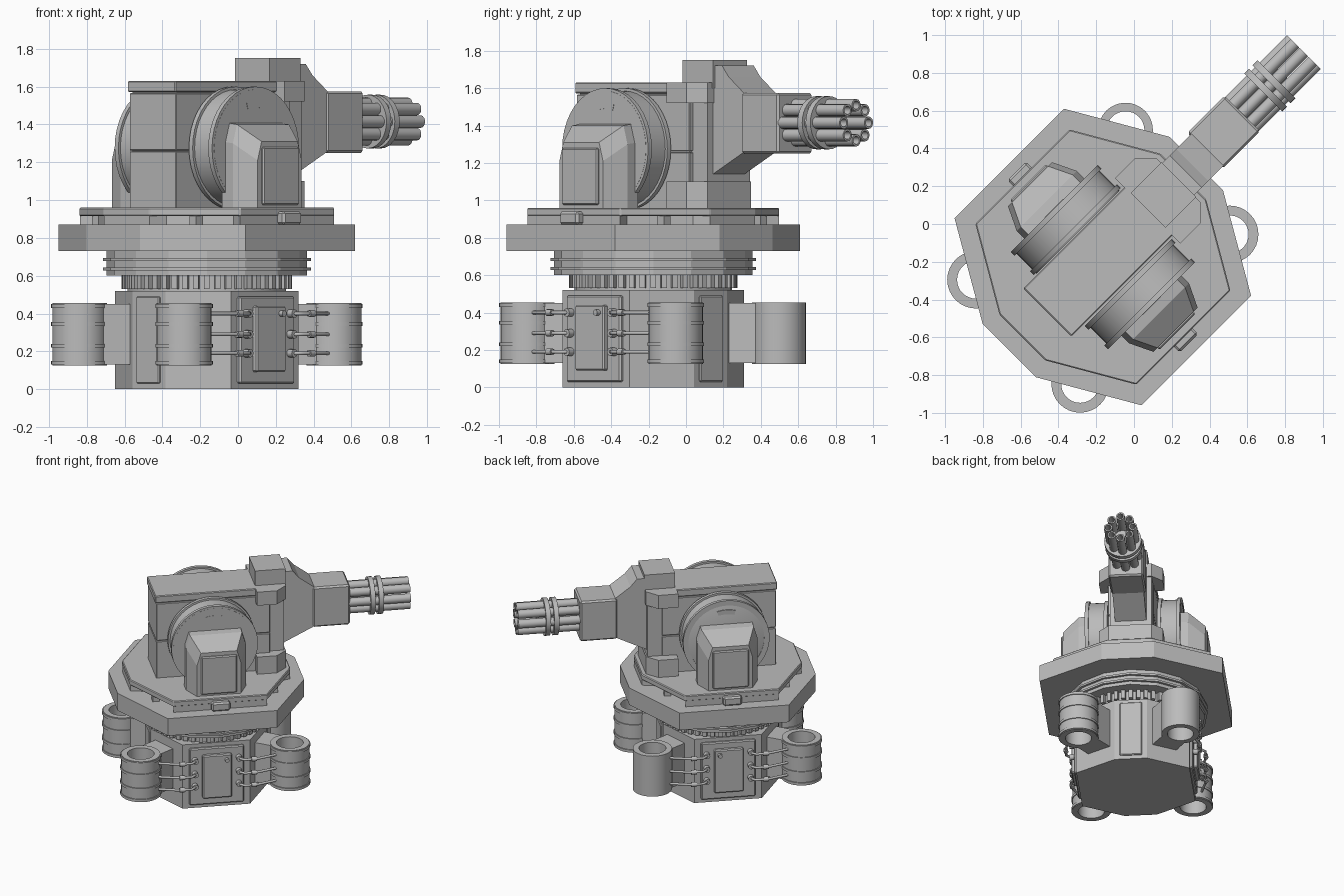
import bpy, bmesh, math
from mathutils import Matrix, Vector

cube = bpy.data.objects.get("Cube")
if cube:
    bpy.data.objects.remove(cube)

grey = bpy.data.materials.new("plain grey")
grey.use_nodes = True
grey.diffuse_color = (0.5, 0.5, 0.5, 1)
grey.node_tree.nodes["Principled BSDF"].inputs["Base Color"].default_value = (0.5, 0.5, 0.5, 1)

# Parts are laid out with the gun along +x, then turned to the diagonal
PLACE = Matrix.Translation((-0.165, -0.175, 0)) @ Matrix.Rotation(math.pi / 4, 4, 'Z')
SIDES = (("left", 1), ("right", -1))


def finish(name, bm, bevel=0, smooth=False):
    bmesh.ops.recalc_face_normals(bm, faces=bm.faces)
    if bevel:
        bmesh.ops.bevel(bm, geom=bm.edges[:], offset=bevel, segments=1, affect='EDGES')
    for f in bm.faces:
        f.smooth = smooth
    bm.transform(PLACE)
    me = bpy.data.meshes.new(name)
    bm.to_mesh(me)
    bm.free()
    me.materials.append(grey)
    if smooth:
        me.set_sharp_from_angle(angle=math.radians(35))
    ob = bpy.data.objects.new(name, me)
    bpy.context.collection.objects.link(ob)
    return ob


def prism(name, pts, depth, bevel=0):
    """Closed outline of 3D points pushed along a vector."""
    bm = bmesh.new()
    face = bm.faces.new([bm.verts.new(p) for p in pts])
    out = bmesh.ops.extrude_face_region(bm, geom=[face])
    moved = [v for v in out["geom"] if isinstance(v, bmesh.types.BMVert)]
    bmesh.ops.translate(bm, verts=moved, vec=depth)
    return finish(name, bm, bevel)


def slab(name, outline, z0, z1, bevel=0):
    return prism(name, [(x, y, z0) for x, y in outline], (0, 0, z1 - z0), bevel)


def box(name, x, y, z, bevel=0):
    return slab(name, [(x[0], y[0]), (x[1], y[0]), (x[1], y[1]), (x[0], y[1])], *z, bevel)


def lathe(name, profile, origin, axis='Z', steps=32, closed=False, smooth=True):
    """Spin (radius, height) points round an axis through origin."""
    bm = bmesh.new()
    rings = []
    for r, h in profile:
        rings.append([bm.verts.new((r * math.cos(math.tau * i / steps),
                                    r * math.sin(math.tau * i / steps), h)) for i in range(steps)])
    pairs = list(zip(rings, rings[1:])) + ([(rings[-1], rings[0])] if closed else [])
    for a, b in pairs:
        for i in range(steps):
            j = (i + 1) % steps
            bm.faces.new((a[i], a[j], b[j], b[i]))
    if not closed:
        bm.faces.new(rings[0])
        bm.faces.new(rings[-1])
    turn = {'Z': Matrix(), 'X': Matrix.Rotation(math.pi / 2, 4, 'Y'),
            'Y': Matrix.Rotation(-math.pi / 2, 4, 'X')}[axis]
    bm.transform(Matrix.Translation(origin) @ turn)
    return finish(name, bm, smooth=smooth)


def tube(r0, r1, h0, h1):
    return [(r0, h0), (r1, h0), (r1, h1), (r0, h1)]


def pipe(name, points, radius):
    cu = bpy.data.curves.new(name, 'CURVE')
    cu.dimensions = '3D'
    cu.bevel_depth = radius
    cu.bevel_resolution = 2
    cu.use_fill_caps = True
    sp = cu.splines.new('POLY')
    sp.points.add(len(points) - 1)
    for p, co in zip(sp.points, points):
        p.co = (*(PLACE @ Vector(co)), 1)
    cu.materials.append(grey)
    bpy.context.collection.objects.link(bpy.data.objects.new(name, cu))


def mirrored(quarter):
    """Full outline from the points of its first quadrant."""
    half = quarter + [(-x, y) for x, y in reversed(quarter)]
    return half + [(-x, -y) for x, y in half]


def octagon(s):
    return mirrored([(0.70 * s, 0.20 * s), (0.41 * s, 0.70 * s)])


# Pedestal, toothed neck and bearing ring
slab("pedestal", octagon(0.618), 0, 0.52)
lathe("neck", tube(0.3, 0.42, 0.51, 0.62), (0, 0, 0), closed=True)
for i in range(48):
    a = math.tau * i / 48
    c, s = math.cos(a), math.sin(a)
    ends = [(r * c - w * s, r * s + w * c) for r, w in
            ((0.41, -0.015), (0.45, -0.015), (0.45, 0.015), (0.41, 0.015))]
    slab("neck_tooth", ends, 0.53, 0.6)
lathe("bearing_ring", [(0.53, 0.6), (0.53, 0.73)], (0, 0, 0), steps=16, smooth=False)
for z in (0.635, 0.685):
    lathe("bearing_band", tube(0.5, 0.55, z - 0.008, z + 0.008), (0, 0, 0), steps=16, closed=True, smooth=False)

# Rotating deck
slab("deck_plate", octagon(1), 0.73, 0.87)
slab("deck_step", mirrored([(0.60, 0.17), (0.50, 0.20), (0.30, 0.50), (0.35, 0.60)]), 0.86, 0.92)
slab("deck_top", octagon(0.86), 0.915, 0.96, 0.006)
for sx in (1, -1):
    for name, sy in SIDES:
        box("deck_block_" + name, sorted((sx * 0.42, sx * 0.47)), sorted((sy * 0.34, sy * 0.39)), (0.86, 0.92))

# Pedestal end panels
for sx in (1, -1):
    box("end_panel", sorted((sx * 0.42, sx * 0.445)), (-0.085, 0.085), (0.03, 0.49), 0.006)

for name, s in SIDES:
    # Side panel with access door
    box("side_panel_" + name, (-0.205, 0.205), sorted((s * 0.42, s * 0.455)), (0.03, 0.49), 0.008)
    box("access_door_" + name, (-0.11, 0.11), sorted((s * 0.44, s * 0.485)), (0.09, 0.44), 0.008)
    lathe("door_knob_" + name, [(0.016, -0.02), (0.016, 0.02)], (0.07, s * 0.49, 0.4), 'Y', 12)
    box("deck_clip_" + name, (-0.07, 0.07), sorted((s * 0.57, s * 0.645)), (0.87, 0.94), 0.012)

    for sx in (1, -1):
        # Round canister holders on the corners, with their arms
        c = (sx * 0.56, s * 0.39, 0)
        lathe("canister_" + name, tube(0.1, 0.145, 0.125, 0.455), c, closed=True)
        if not (sx > 0 and s > 0):
            for z in (0.14, 0.23, 0.345, 0.44):
                lathe("canister_band_" + name, tube(0.13, 0.152, z - 0.01, z + 0.01), c, closed=True)
        d = Vector((sx * 0.56, s * 0.39)).normalized()
        n = Vector((-d.y, d.x)) * 0.1
        a, b = d * 0.40, d * 0.572
        slab("canister_arm_" + name, [a + n, b + n, b - n, a - n], 0.13, 0.45)
        # Feed pipes
        for z in (0.19, 0.29, 0.4):
            pipe("feed_pipe_" + name, [(sx * 0.165, s * 0.45, z), (sx * 0.17, s * 0.49, z), (sx * 0.2, s * 0.515, z),
                                       (sx * 0.3, s * 0.51, z), (sx * 0.46, s * 0.46, z)], 0.01)
            lathe("pipe_collar_" + name, [(0.022, -0.022), (0.022, 0.022)], (sx * 0.165, s * 0.47, z), 'Y', 12)
            lathe("pipe_joint_" + name, [(0.018, -0.02), (0.018, 0.02)], (sx * 0.27, s * 0.512, z), 'X', 12)

    # Side drum with rims
    lathe("drum_" + name, [(0.3, -0.09), (0.31, -0.09), (0.31, 0.075), (0.285, 0.085)], (0, s * 0.275, 1.275), 'Y', 40)
    for v in (0.205, 0.35):
        lathe("drum_rim_" + name, tube(0.285, 0.325, -0.014, 0.014), (0, s * v, 1.275), 'Y', 40, True)
    arc = [(r * math.sin(t), s * 0.355, 1.275 + r * math.cos(t))
           for r, sweep in ((0.25, 1), (0.215, -1))
           for t in [sweep * 0.07 * k for k in range(-4, 5)]]
    prism("drum_slot_" + name, arc, (0, s * 0.012, 0))

    # Tapered hub housing with raised cover
    bm = bmesh.new()
    loops = [[bm.verts.new((x, s * v, z)) for x, z in
              ((-w, 0.955), (w, 0.955), (w, t - 0.1), (w - 0.03, t), (0.03 - w, t), (-w, t - 0.1))]
             for v, w, t in ((0.34, 0.225, 1.41), (0.42, 0.225, 1.40), (0.545, 0.165, 1.31))]
    for a, b in zip(loops, loops[1:]):
        for i in range(6):
            bm.faces.new((a[i], a[i - 1], b[i - 1], b[i]))
    bm.faces.new(loops[0])
    bm.faces.new(loops[-1])
    finish("hub_housing_" + name, bm)
    box("hub_cover_" + name, (-0.135, 0.135), sorted((s * 0.535, s * 0.56)), (0.975, 1.28), 0.008)

# Main body in stacked sections
box("body_lower", (-0.405, 0.45), (-0.175, 0.175), (0.95, 1.257), 0.004)
box("body_upper", (-0.405, 0.45), (-0.175, 0.175), (1.263, 1.565), 0.004)
box("body_core", (-0.39, 0.44), (-0.165, 0.165), (1.24, 1.6))
box("body_lid", (-0.415, 0.46), (-0.18, 0.18), (1.572, 1.63), 0.006)
box("front_pillar", (0.42, 0.56), (-0.15, 0.17), (0.95, 1.6))
flange = [(0.34, -0.24), (0.49, -0.24), (0.57, -0.16), (0.57, 0.17), (0.49, 0.25), (0.34, 0.25)]
slab("front_flange_top", flange, 1.52, 1.63)
slab("front_flange_bottom", flange, 0.95, 1.1)

# Gun mount, receiver and barrels
box("mount_cap", (0.345, 0.575), (-0.125, 0.135), (1.6, 1.75))
side = [(0.5, 1.72), (0.63, 1.72), (0.68, 1.66), (0.8, 1.57), (0.8, 1.26), (0.56, 1.14), (0.5, 1.14)]
prism("gun_neck", [(x, -0.11, z) for x, z in side], (0, 0.24, 0))
box("receiver", (0.78, 1.06), (-0.118, 0.148), (1.25, 1.575), 0.012)
axis = (0, 0.015, 1.415)
lathe("barrel_core", [(0.06, 1.0), (0.06, 1.36)], axis, 'X', 16)
for i in range(8):
    a = math.tau * i / 8
    lathe("barrel", tube(0.022, 0.033, 1.03, 1.52),
          (0, axis[1] + 0.094 * math.cos(a), axis[2] + 0.094 * math.sin(a)), 'X', 14, True)
for u in (1.235, 1.297):
    lathe("barrel_band", tube(0.085, 0.142, u - 0.018, u + 0.018), axis, 'X', 32, True)
